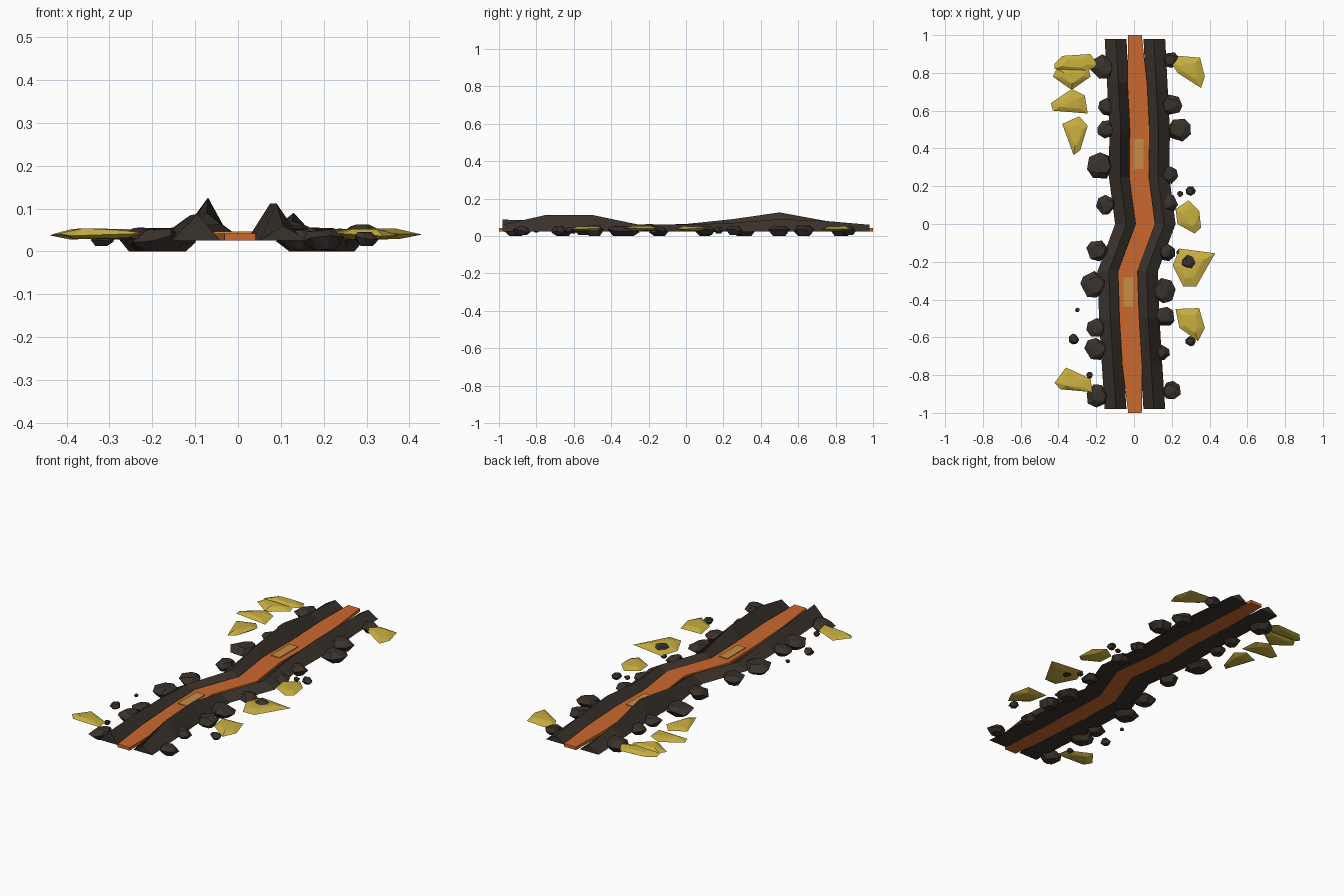
import bpy, bmesh, math, random
from mathutils import Vector

cube = bpy.data.objects.get("Cube")
if cube:
    bpy.data.objects.remove(cube, do_unlink=True)
random.seed(4)


def material(name, rgb):
    mat = bpy.data.materials.new(name)
    mat.use_nodes = True
    mat.diffuse_color = (*rgb, 1)
    mat.node_tree.nodes["Principled BSDF"].inputs["Base Color"].default_value = (*rgb, 1)
    return mat


ROCK = material("dark rock", (.042, .032, .025))
LAVA = material("molten orange", (.6, .14, .027))
GLOW = material("pale amber", (.58, .27, .06))
GOLD = material("dry yellow", (.58, .43, .05))


def finish(bm, name, mat):
    bmesh.ops.recalc_face_normals(bm, faces=bm.faces)
    mesh = bpy.data.meshes.new(name)
    bm.to_mesh(mesh)
    bm.free()
    mesh.materials.append(mat)
    obj = bpy.data.objects.new(name, mesh)
    bpy.context.collection.objects.link(obj)
    return obj


def loft(name, sections, mat):
    """Skin a run of matching closed cross-sections and cap both ends."""
    bm = bmesh.new()
    rings = [[bm.verts.new(p) for p in section] for section in sections]
    for a, b in zip(rings, rings[1:]):
        for i in range(len(a)):
            j = (i + 1) % len(a)
            bm.faces.new((a[i], a[j], b[j], b[i]))
    bm.faces.new(rings[0])
    bm.faces.new(rings[-1])
    return finish(bm, name, mat)


def hull(name, points, mat):
    bm = bmesh.new()
    for p in points:
        bm.verts.new(p)
    result = bmesh.ops.convex_hull(bm, input=bm.verts)
    spare = [v for v in result["geom_interior"] if isinstance(v, bmesh.types.BMVert)]
    bmesh.ops.delete(bm, geom=spare, context="VERTS")
    return finish(bm, name, mat)


# Winding course: distance along y and sideways bend
BASE = .025
course_y = [-.98, -.75, -.5, -.25, 0, .25, .5, .75, .98]
bend = [.005, -.01, -.025, -.033, .06, .027, .03, .017, .005]

# Lava ribbon, overhanging the banks at both ends
lava = []
for y, x in zip(course_y, bend):
    y = math.copysign(1, y) if abs(y) > .9 else y
    w = .036 if abs(y) == 1 else .052
    lava.append([(x - w, y, BASE), (x + w, y, BASE), (x + w, y, .042), (x - w, y, .042)])
loft("lava_ribbon", lava, LAVA)

# Ridged banks
left_height = [.087, .085, .075, .058, .064, .09, .126, .08, .06]
right_height = [.06, .112, .112, .06, .06, .07, .09, .08, .06]
for name, side, heights in (("left_bank", 1, right_height), ("right_bank", -1, left_height)):
    sections = []
    for y, x, h in zip(course_y, bend, heights):
        inner, ridge, outer = (x + side * d for d in (.045, .1, .16))
        sections.append([(inner, y, BASE), (ridge, y, h), (outer, y, BASE)])
    loft(name, sections, ROCK)

# Hot plates lying on the ribbon
for name, x, y in (("back_hot_plate", .024, .37), ("front_hot_plate", -.03, -.36)):
    loft(name, [[(x - .026, v, .04), (x + .026, v, .04), (x + .026, v, .046), (x - .026, v, .046)]
                for v in (y - .08, y + .08)], GLOW)


def boulder(name, x, y, r, z, half):
    """Flattened, faceted stone whose top leans toward the channel."""
    points = []
    turn = random.random() * math.pi
    lean = -math.copysign(r * .2, x)
    for i in range(7):
        a = turn + math.tau * (i + random.uniform(-.2, .2)) / 7
        d = Vector((math.cos(a), math.sin(a), 0)) * r
        points.append(Vector((x, y, z + half * random.uniform(-.4, .4))) + d * random.uniform(.95, 1.08))
        points.append(Vector((x + lean, y, z + half * random.uniform(.7, 1))) + d * .6)
        points.append(Vector((x, y, z - half)) + d * .55)
    hull(name, points, ROCK)


# Boulders along the outer foot of each bank
boulders = [
    (-.165, .83, .065), (-.145, .62, .047), (-.15, .5, .047), (-.18, .31, .072),
    (-.15, .1, .052), (-.195, -.14, .055), (-.215, -.32, .072), (-.2, -.55, .05),
    (-.2, -.66, .06), (-.195, -.91, .06),
    (.195, .87, .042), (.2, .63, .058), (.24, .5, .063), (.19, .26, .045), (.18, .11, .05),
    (.175, -.15, .045), (.155, -.355, .065), (.165, -.49, .055), (.15, -.68, .04), (.2, -.88, .05)]
for x, y, r in boulders:
    boulder("bank_boulder", x, y, r, .028, .028 if r > .05 else .024)

# Loose pebbles
for x, y, r in [(.3, .175, .027), (.245, .16, .016), (.29, -.2, .038), (.24, -.15, .017),
                (.3, -.62, .028), (-.32, -.61, .028), (-.3, -.455, .012), (-.235, -.8, .018)]:
    boulder("pebble", x, y, r, .045 if r > .03 else .03, min(r * .6, .018))

# Flat yellow shards, each a faceted slab grown from its outline
shards = [
    [(-.42, .85), (-.38, .89), (-.23, .9), (-.19, .84), (-.25, .81), (-.42, .82)],
    [(-.43, .78), (-.41, .82), (-.24, .82), (-.23, .78), (-.33, .71)],
    [(-.44, .64), (-.33, .715), (-.26, .68), (-.245, .585), (-.43, .6)],
    [(-.38, .53), (-.29, .57), (-.245, .52), (-.285, .39), (-.32, .365)],
    [(.2, .85), (.24, .89), (.35, .88), (.375, .78), (.355, .72), (.23, .8)],
    [(.22, .08), (.29, .125), (.345, .07), (.355, -.02), (.32, -.05), (.23, 0)],
    [(.24, -.13), (.43, -.155), (.33, -.33), (.26, -.33), (.205, -.22)],
    [(.22, -.45), (.345, -.445), (.375, -.55), (.34, -.62), (.24, -.55)],
    [(-.42, -.84), (-.36, -.76), (-.23, -.82), (-.22, -.89), (-.39, -.875)]]
for outline in shards:
    centre = sum((Vector(p) for p in outline), Vector((0, 0))) / len(outline)
    points = []
    for p in outline:
        x, y = p
        points.append((x, y, random.uniform(.035, .043)))
        for share, z in ((.55, .051), (.6, .03)):
            q = centre.lerp(Vector(p), share)
            points.append((q.x, q.y, z + random.uniform(-.003, .003)))
    hull("yellow_shard", points, GOLD)
